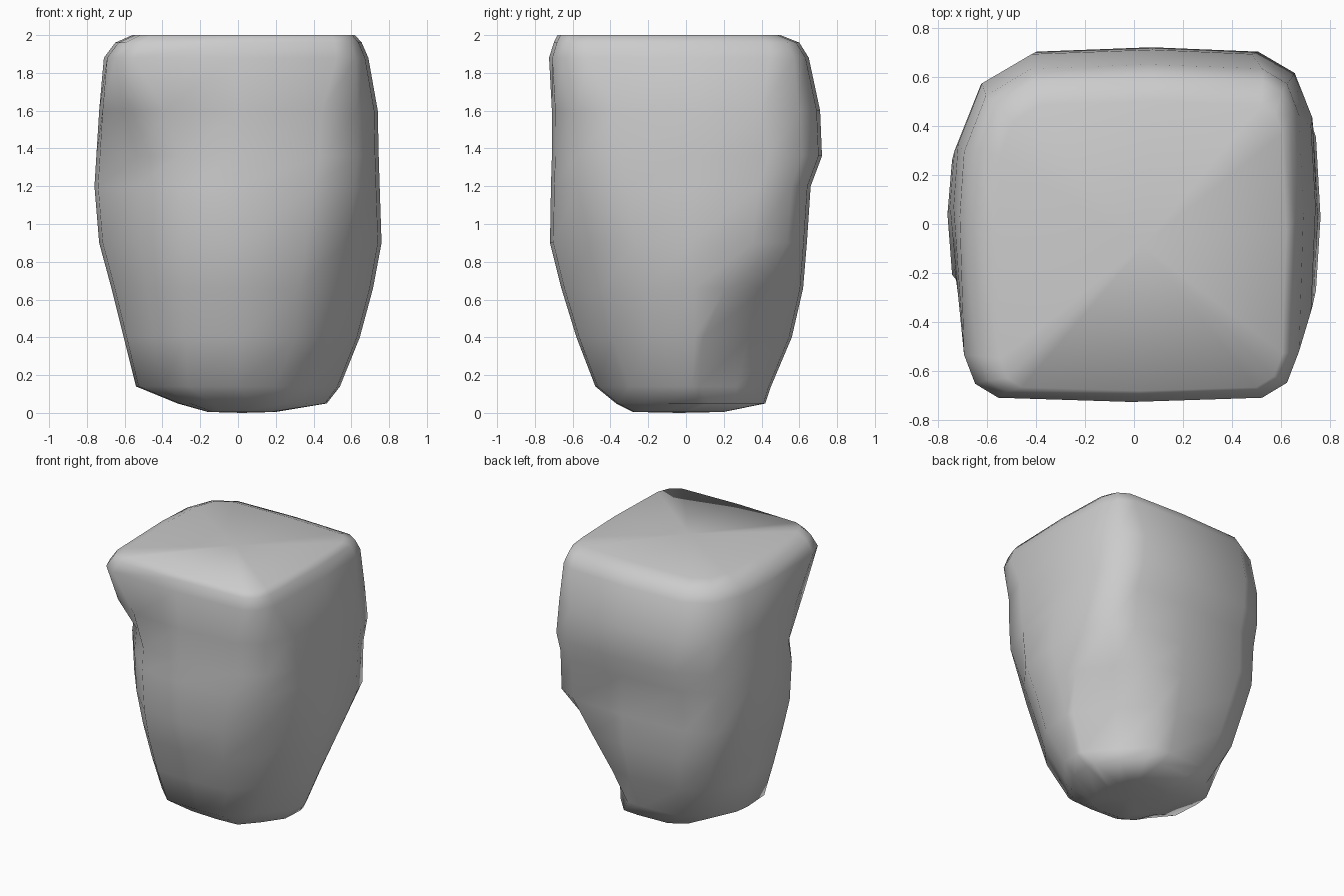
import bpy, bmesh

if "Cube" in bpy.data.objects:
    bpy.data.objects.remove(bpy.data.objects["Cube"])

# Rock levels: z, left, right, front, back, then corner cuts FL, FR, BR, BL
LEVELS = [
    (0.005, -0.16, 0.20, -0.28, 0.20, 0.50, 0.50, 0.50, 0.50),
    (0.05, -0.32, 0.47, -0.37, 0.42, 0.58, 0.70, 0.75, 0.58),
    (0.14, -0.54, 0.54, -0.48, 0.45, 0.64, 0.80, 0.82, 0.66),
    (0.40, -0.605, 0.645, -0.58, 0.56, 0.65, 0.68, 0.82, 0.58),
    (0.66, -0.67, 0.715, -0.66, 0.62, 0.68, 0.70, 0.64, 0.56),
    (0.90, -0.735, 0.76, -0.72, 0.64, 0.74, 0.66, 0.42, 0.52),
    (1.20, -0.76, 0.75, -0.715, 0.66, 0.74, 0.58, 0.40, 0.58),
    (1.36, -0.75, 0.745, -0.71, 0.72, 0.74, 0.52, 0.40, 0.59),
    (1.60, -0.735, 0.74, -0.71, 0.71, 0.59, 0.50, 0.44, 0.54),
    (1.88, -0.71, 0.69, -0.725, 0.65, 0.28, 0.30, 0.30, 0.52),
    (1.96, -0.65, 0.655, -0.70, 0.60, 0.25, 0.27, 0.25, 0.46),
    (2.00, -0.56, 0.62, -0.68, 0.50, 0.22, 0.26, 0.22, 0.38),
]


def outline(level):
    """One sixteen-sided boulder section with unequal corner cuts."""
    z, x0, x1, y0, y1, fl, fr, br, bl = level
    cx, cy, hx, hy = (x0 + x1) / 2, (y0 + y1) / 2, (x1 - x0) / 2, (y1 - y0) / 2
    flat = 0.975
    points = []
    # counter-clockwise from the front left corner
    for sx, sy, cut, middle in ((-1, -1, fl, (0, -1)), (1, -1, fr, (1, 0.1)),
                                (1, 1, br, (0.1, 1)), (-1, 1, bl, (-1, 0.1))):
        side = (sx * flat, sy * (1 - cut))
        face = (sx * (1 - cut * 0.8), sy * flat)
        bulge = 0.35 if cut < 0.6 else 0.06
        mid = tuple((a + b) / 2 * (1 - bulge) + s * flat * bulge
                    for a, b, s in zip(side, face, (sx, sy)))
        points += [side, mid, face] if sx * sy > 0 else [face, mid, side]
        points.append(middle)
    return [(cx + hx * u, cy + hy * v, z) for u, v in points]


# Boulder body: skin between the sections, then close both ends
bm = bmesh.new()
rings = [[bm.verts.new(p) for p in outline(lv)] for lv in LEVELS]
n = len(rings[0])
for low, high in zip(rings, rings[1:]):
    for i in range(n):
        j = (i + 1) % n
        bm.faces.new((low[i], low[j], high[j], high[i]))
for ring, z in ((rings[0], 0.0), (rings[-1], 2.0)):
    centre = bm.verts.new((sum(v.co.x for v in ring) / n, sum(v.co.y for v in ring) / n, z))
    for i in range(n):
        bm.faces.new((ring[i], ring[(i + 1) % n], centre))
bmesh.ops.recalc_face_normals(bm, faces=bm.faces)
for f in bm.faces:
    f.smooth = True

mesh = bpy.data.meshes.new("boulder")
bm.to_mesh(mesh)
bm.free()
bpy.context.collection.objects.link(bpy.data.objects.new("boulder", mesh))
